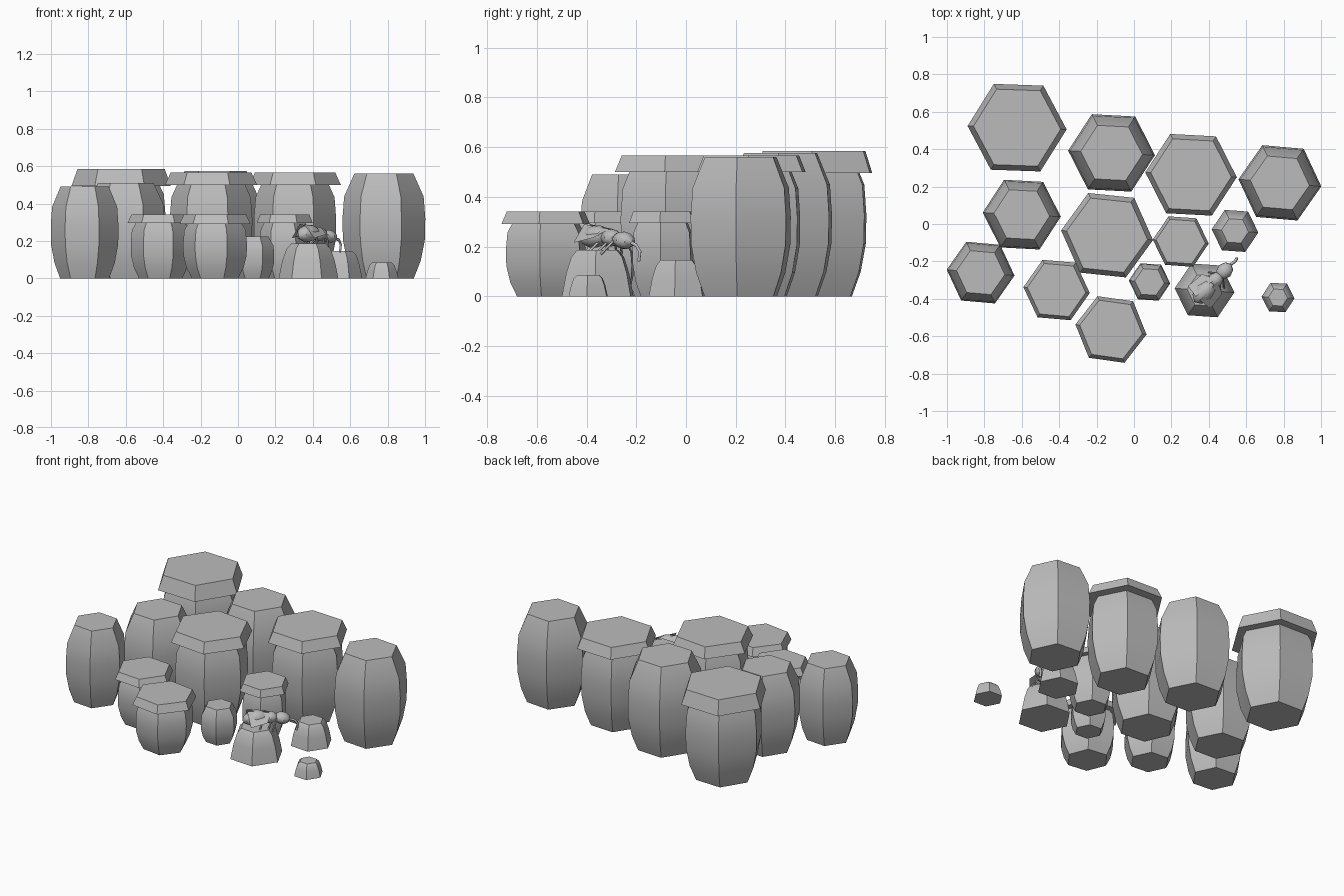
import bpy, bmesh, math
from mathutils import Vector

cube = bpy.data.objects.get("Cube")
if cube:
    bpy.data.objects.remove(cube, do_unlink=True)

grey = bpy.data.materials.new("plain grey")
grey.use_nodes = True
GREY = (0.5, 0.5, 0.5, 1)
grey.diffuse_color = GREY
grey.node_tree.nodes["Principled BSDF"].inputs["Base Color"].default_value = GREY


def finish(name, bm, smooth=True):
    """Turn a bmesh into a shaded object."""
    bmesh.ops.recalc_face_normals(bm, faces=bm.faces[:])
    mesh = bpy.data.meshes.new(name)
    bm.to_mesh(mesh)
    bm.free()
    mesh.materials.append(grey)
    obj = bpy.data.objects.new(name, mesh)
    bpy.context.collection.objects.link(obj)
    if smooth:
        bpy.ops.object.select_all(action='DESELECT')
        obj.select_set(True)
        bpy.context.view_layer.objects.active = obj
        bpy.ops.object.shade_smooth_by_angle(angle=math.radians(35))
    return obj


def hex_lathe(name, profile, centre, turn):
    """Six-sided closed solid from (radius, height) pairs."""
    bm = bmesh.new()
    rings = []
    for r, z in profile:
        angles = [math.radians(turn + 60 * i) for i in range(6)]
        rings.append([bm.verts.new((centre[0] + r * math.cos(a),
                                    centre[1] + r * math.sin(a), z)) for a in angles])
    for low, high in zip(rings, rings[1:]):
        for i in range(6):
            j = (i + 1) % 6
            bm.faces.new((low[i], low[j], high[j], high[i]))
    bm.faces.new(rings[0][::-1])
    bm.faces.new(rings[-1])
    return finish(name, bm)


def barrel(r, h):
    return [(r * k, h * t) for k, t in
            ((0.73, 0), (0.9, 0.17), (1, 0.37), (1.01, 0.57), (0.97, 0.78), (0.72, 1))]


# Open pots: x, y, radius, height, turn
for x, y, r, h, turn in ((-0.12, 0.38, 0.23, 0.575, -3), (0.78, 0.22, 0.22, 0.56, -5),
                         (-0.60, 0.05, 0.207, 0.51, -3), (-0.82, -0.26, 0.18, 0.49, -5),
                         (0.083, -0.31, 0.11, 0.225, -4)):
    hex_lathe("pot", barrel(r, h), (x, y), turn)

# Lidded pots: x, y, lid radius, height, lid depth, turn
for x, y, r, h, d, turn in ((-0.625, 0.515, 0.265, 0.585, 0.09, -2),
                            (-0.144, -0.06, 0.247, 0.565, 0.065, -6),
                            (0.305, 0.263, 0.245, 0.565, 0.065, -3),
                            (-0.414, -0.353, 0.178, 0.34, 0.045, -5),
                            (-0.123, -0.564, 0.192, 0.34, 0.05, -8),
                            (0.25, -0.094, 0.15, 0.34, 0.045, -4)):
    hex_lathe("lidded_pot", barrel(r * 0.89, h - 0.01), (x, y), turn)
    hex_lathe("pot_lid", [(r, h - d), (r * 0.88, h)], (x, y), turn)

# Unfinished cups: x, y, base radius, height, turn
for x, y, r, h, turn in ((0.377, -0.355, 0.16, 0.185, -4), (0.54, -0.037, 0.125, 0.145, -4),
                         (0.77, -0.393, 0.088, 0.085, -3)):
    hex_lathe("cup", [(r, 0), (r * 0.88, h * 0.5), (r * 0.74, h * 0.85), (r * 0.58, h)],
              (x, y), turn)


def blob(name, centre, size, yaw, pitch=0):
    """Faceted ellipsoid stretched along its heading."""
    bm = bmesh.new()
    bmesh.ops.create_uvsphere(bm, u_segments=8, v_segments=6, radius=1)
    obj = finish(name, bm)
    obj.location, obj.scale = centre, size
    obj.rotation_euler = (0, math.radians(pitch), math.radians(yaw))


# Insect resting on the large cup
blob("insect_abdomen", (0.375, -0.365, 0.24), (0.075, 0.05, 0.045), 45, -8)
blob("insect_thorax", (0.435, -0.30, 0.235), (0.045, 0.04, 0.035), 45)
blob("insect_head", (0.485, -0.25, 0.225), (0.05, 0.042, 0.035), 45, 10)

# Folded wings, mirrored across the heading
heading = Vector((1, 1, 0)).normalized()
across = Vector((-1, 1, 0)).normalized()
base = Vector((0.44, -0.30, 0))
for side, label in ((1, "left"), (-1, "right")):
    bm = bmesh.new()
    corners = ((0, 0.01, 0.27), (-0.03, 0.075, 0.235), (-0.13, 0.085, 0.215), (-0.14, 0.015, 0.29))
    bm.faces.new([bm.verts.new(base + heading * f + across * s * side + Vector((0, 0, z)))
                  for f, s, z in corners])
    bmesh.ops.solidify(bm, geom=bm.faces[:], thickness=0.006)
    finish(label + "_wing", bm, False)

# Thin bent feeding tube and legs
def tube(name, points, radius):
    curve = bpy.data.curves.new(name, 'CURVE')
    curve.dimensions = '3D'
    curve.bevel_depth, curve.bevel_resolution, curve.use_fill_caps = radius, 0, True
    spline = curve.splines.new('POLY')
    spline.points.add(len(points) - 1)
    for p, co in zip(spline.points, points):
        p.co = (*co, 1)
    curve.materials.append(grey)
    bpy.context.collection.objects.link(bpy.data.objects.new(name, curve))


tube("feeding_tube", [(0.50, -0.23, 0.22), (0.54, -0.20, 0.205), (0.55, -0.185, 0.18),
                      (0.545, -0.19, 0.14)], 0.008)
for side in (1, -1):
    for f in (-0.05, 0.0, 0.03):
        top = base + heading * f + across * 0.02 * side + Vector((0, 0, 0.22))
        foot = base + heading * (f - 0.03) + across * 0.06 * side + Vector((0, 0, 0.17))
        tube("insect_leg", [top, foot], 0.005)
